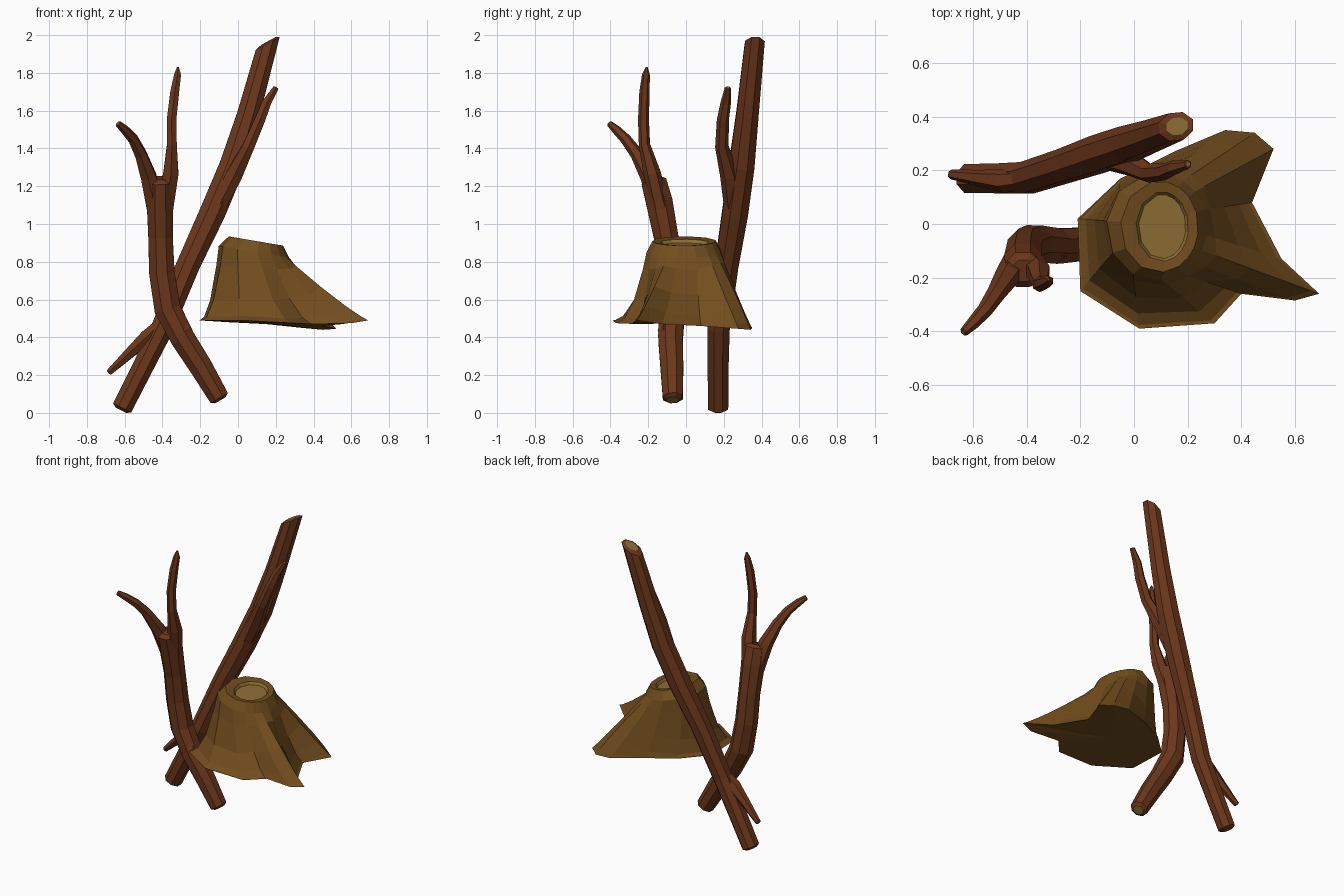
import bpy, bmesh, math
from mathutils import Vector


def material(name, rgb):
    m = bpy.data.materials.new(name)
    m.diffuse_color = (*rgb, 1)
    return m


BARK = material("bark", (0.15, 0.038, 0.011))
STUMP = material("stump_wood", (0.17, 0.075, 0.013))
CUT = material("cut_wood", (0.27, 0.16, 0.035))


def finish(name, bm, mats):
    bmesh.ops.recalc_face_normals(bm, faces=bm.faces)
    me = bpy.data.meshes.new(name)
    bm.to_mesh(me)
    bm.free()
    for m in mats:
        me.materials.append(m)
    ob = bpy.data.objects.new(name, me)
    bpy.context.collection.objects.link(ob)
    return ob


def bridge(bm, a, b, mat=0):
    n = len(a)
    for i in range(n):
        f = bm.faces.new((a[i], a[(i + 1) % n], b[(i + 1) % n], b[i]))
        f.material_index = mat


def limb(name, path, sides=8, shear=(0, 0, 0), end_mat=1):
    """Tapered faceted tube through (x, y, z, radius), with cut ends."""
    bm = bmesh.new()
    pts = [Vector(p[:3]) for p in path]
    rad = [p[3] for p in path]
    shear = Vector(shear)
    rings, u = [], Vector((1, 0, 0))
    last = len(pts) - 1
    for i, p in enumerate(pts):
        t = (pts[min(i + 1, last)] - pts[max(i - 1, 0)]).normalized()
        u = (u - t * u.dot(t)).normalized()
        v = t.cross(u)

        def ring(r, push):
            vs = []
            for k in range(sides):
                a = 2 * math.pi * (k + 0.5) / sides
                off = (u * math.cos(a) + v * math.sin(a)) * r
                if i == last:
                    off = off + t * off.dot(shear)
                vs.append(bm.verts.new(p + off + t * push))
            return vs

        if i == 0:
            cap0 = ring(rad[0] * 0.62, -rad[0] * 0.25)
        rings.append(ring(rad[i], 0))
        if i == last:
            cap1 = ring(rad[i] * 0.62, rad[i] * 0.25)
    for a, b in zip([cap0] + rings, rings + [cap1]):
        bridge(bm, a, b)
    bm.faces.new(cap0).material_index = 1
    bm.faces.new(cap1).material_index = end_mat
    return finish(name, bm, (BARK, CUT))


# Long leaning log with its upper branch and lower twig
limb("long_log", [(-0.613, 0.17, 0.027, 0.058), (-0.50, 0.17, 0.25, 0.06),
                  (-0.40, 0.172, 0.45, 0.064), (-0.265, 0.215, 0.78, 0.067),
                  (-0.135, 0.26, 1.06, 0.074), (-0.03, 0.295, 1.31, 0.073),
                  (0.055, 0.325, 1.58, 0.064), (0.157, 0.363, 1.955, 0.056)], shear=(1.0, 0.1, 0))
limb("long_log_branch", [(-0.12, 0.25, 1.06, 0.045), (-0.02, 0.23, 1.26, 0.05),
                         (0.055, 0.19, 1.41, 0.036), (0.115, 0.195, 1.55, 0.032),
                         (0.15, 0.21, 1.64, 0.028), (0.20, 0.222, 1.72, 0.017)], 6)
limb("long_log_twig", [(-0.38, 0.17, 0.50, 0.03), (-0.48, 0.16, 0.40, 0.045),
                       (-0.57, 0.17, 0.32, 0.032), (-0.682, 0.185, 0.215, 0.018)], 6)

# Forked log with two prongs
limb("forked_log", [(-0.10, -0.07, 0.08, 0.057), (-0.20, -0.075, 0.25, 0.066),
                    (-0.29, -0.082, 0.39, 0.07), (-0.373, -0.075, 0.55, 0.076),
                    (-0.403, -0.085, 0.74, 0.073), (-0.41, -0.105, 0.93, 0.07),
                    (-0.413, -0.142, 1.12, 0.076), (-0.413, -0.17, 1.225, 0.072)], end_mat=0)
limb("fork_right_prong", [(-0.39, -0.13, 1.06, 0.05), (-0.355, -0.18, 1.27, 0.046),
                          (-0.35, -0.22, 1.42, 0.03), (-0.352, -0.225, 1.55, 0.029),
                          (-0.335, -0.22, 1.70, 0.027), (-0.32, -0.212, 1.79, 0.021),
                          (-0.318, -0.208, 1.83, 0.006)], 6)
limb("fork_left_prong", [(-0.43, -0.13, 1.06, 0.055), (-0.473, -0.195, 1.25, 0.047),
                         (-0.515, -0.26, 1.37, 0.035), (-0.555, -0.32, 1.45, 0.029),
                         (-0.60, -0.37, 1.50, 0.024), (-0.634, -0.403, 1.53, 0.017)], 6)
limb("forked_log_knot", [(-0.36, -0.085, 0.52, 0.045), (-0.29, -0.105, 0.43, 0.045),
                         (-0.24, -0.095, 0.33, 0.02)], 6)

# Stump: base outline (x, y, z, flare), flare near 1 = straight root ridge
BASE = [(-0.21, 0.02, 0.49, 2.4), (-0.20, -0.25, 0.49, 2.4), (0.02, -0.39, 0.49, 2.2),
        (0.30, -0.37, 0.475, 2.1), (0.40, -0.26, 0.47, 1.8), (0.60, -0.285, 0.475, 1.6),
        (0.69, -0.26, 0.49, 1.15), (0.55, -0.13, 0.47, 1.35), (0.44, 0.08, 0.46, 1.5),
        (0.52, 0.28, 0.445, 1.05), (0.45, 0.34, 0.44, 0.9), (0.34, 0.35, 0.45, 1.1),
        (0.15, 0.27, 0.47, 1.7), (-0.05, 0.17, 0.48, 2.2)]
bm = bmesh.new()
N = len(BASE)
angles = []
for i, (x, y, z, p) in enumerate(BASE):
    even = math.radians(175) + i * 2 * math.pi / N
    true = math.atan2(y + 0.02, x - 0.1)
    true += 2 * math.pi * round((even - true) / (2 * math.pi))
    angles.append((even + true) / 2)


def oval(cx, cy, rx, ry, z):
    """Tilted oval, falling towards +x."""
    return [Vector((cx + rx * math.cos(a), cy + ry * math.sin(a),
                    z - 0.17 * rx * math.cos(a))) for a in angles]


shoulder = oval(0.085, -0.01, 0.188, 0.20, 0.853)
loops = [[Vector(b[:3]) for b in BASE]]
for f in (0.93, 0.72, 0.42, 0.12):
    loops.append([Vector((s.x + (b[0] - s.x) * f, s.y + (b[1] - s.y) * f,
                          b[2] + (s.z - b[2]) * (1 - f) ** b[3]))
                  for s, b in zip(shoulder, BASE)])
loops += [shoulder,
          oval(0.095, -0.01, 0.145, 0.17, 0.91),
          oval(0.105, -0.01, 0.098, 0.13, 0.903),
          oval(0.105, -0.01, 0.088, 0.12, 0.885)]
rings = [[bm.verts.new(c) for c in lp] for lp in loops]
for k in range(len(rings) - 1):
    bridge(bm, rings[k], rings[k + 1], 1 if k == len(rings) - 2 else 0)
bm.faces.new(rings[-1]).material_index = 1
# Flat underside as a fan
hub = bm.verts.new((0.15, -0.03, 0.475))
for i in range(N):
    bm.faces.new((rings[0][i], rings[0][(i + 1) % N], hub))
finish("stump", bm, (STUMP, CUT))
